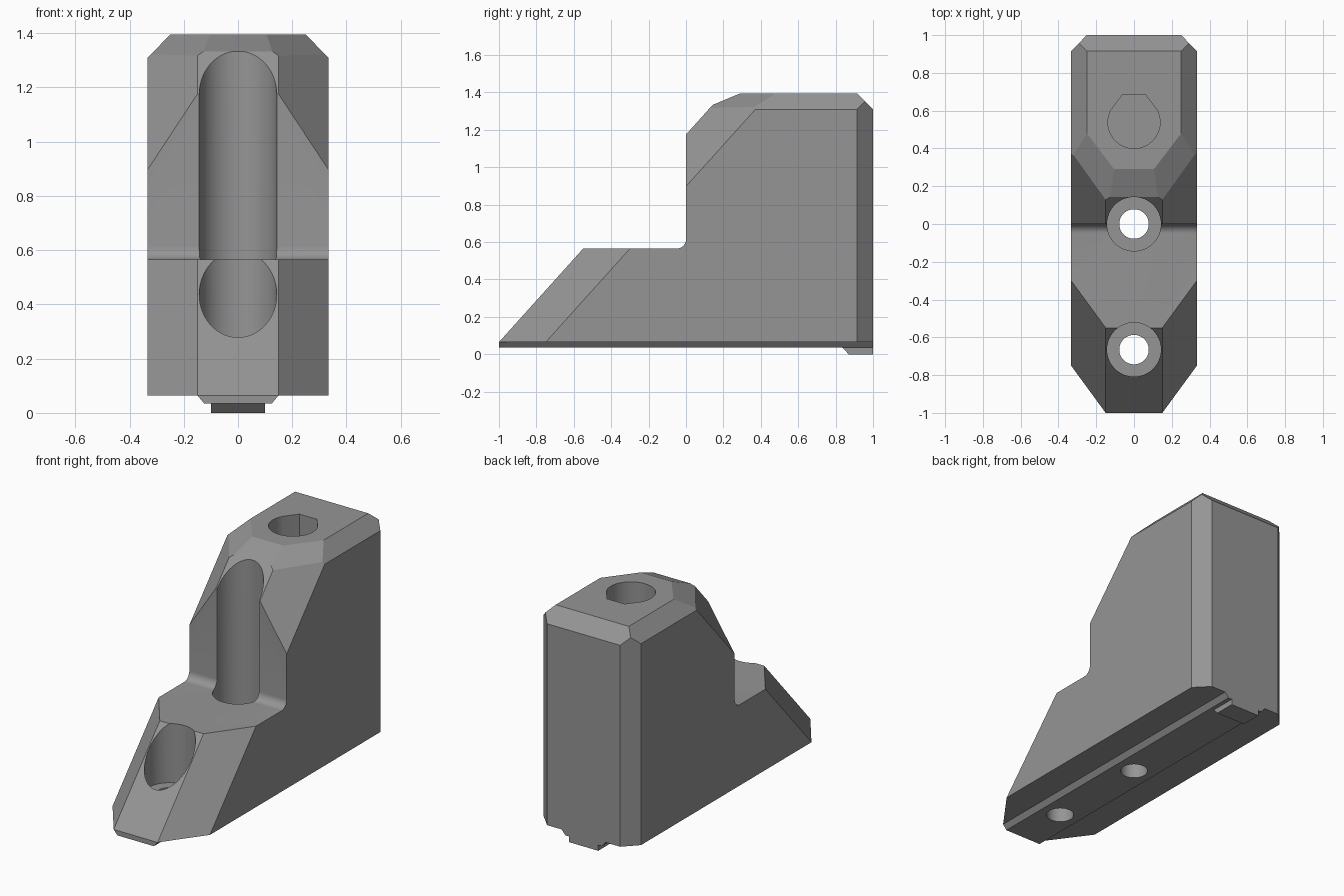
import bpy, bmesh, math
from mathutils import Vector

if "Cube" in bpy.data.objects:
    bpy.data.objects.remove(bpy.data.objects["Cube"])

grey = bpy.data.materials.new("mid_grey")
grey.diffuse_color = (0.3, 0.3, 0.3, 1)
grey.use_nodes = True
grey.node_tree.nodes["Principled BSDF"].inputs["Base Color"].default_value = grey.diffuse_color


def prism(name, pts, axis, lo, hi):
    """Extrude a closed 2D outline along x (points are y,z), y (x,z) or z (x,y)."""
    place = {"x": lambda a, b, t: (t, a, b),
             "y": lambda a, b, t: (a, t, b),
             "z": lambda a, b, t: (a, b, t)}[axis]
    bm = bmesh.new()
    face = bm.faces.new([bm.verts.new(place(a, b, lo)) for a, b in pts])
    out = bmesh.ops.extrude_face_region(bm, geom=[face])
    moved = [v for v in out["geom"] if isinstance(v, bmesh.types.BMVert)]
    bmesh.ops.translate(bm, verts=moved, vec=place(0, 0, hi - lo))
    bmesh.ops.recalc_face_normals(bm, faces=bm.faces[:])
    mesh = bpy.data.meshes.new(name)
    bm.to_mesh(mesh)
    bm.free()
    mesh.materials.append(grey)
    ob = bpy.data.objects.new(name, mesh)
    bpy.context.collection.objects.link(ob)
    return ob


def circle(y, r, n=64):
    return [(r * math.cos(2 * math.pi * i / n), y + r * math.sin(2 * math.pi * i / n))
            for i in range(n)]


def slice_off(ob, a, b, c):
    """Remove the outer side of the plane through three points, on both sides of x."""
    bm = bmesh.new()
    bm.from_mesh(ob.data)
    inside = Vector((0, 0.6, 0.6))
    for s in (1, -1):
        p, q, r = (Vector((s * v[0], v[1], v[2])) for v in (a, b, c))
        n = (q - p).cross(r - p).normalized()
        if n.dot(inside - p) > 0:
            n = -n
        cut = bmesh.ops.bisect_plane(bm, geom=bm.verts[:] + bm.edges[:] + bm.faces[:],
                                     dist=1e-5, plane_co=p, plane_no=n, clear_outer=True)
        edges = [e for e in bm.edges if e.is_boundary]
        bmesh.ops.holes_fill(bm, edges=edges, sides=0)
    bmesh.ops.recalc_face_normals(bm, faces=bm.faces[:])
    bm.to_mesh(ob.data)
    bm.free()


def boolean(ob, other, op):
    mod = ob.modifiers.new(other.name, "BOOLEAN")
    mod.operation, mod.solver, mod.object = op, "EXACT", other
    bpy.context.view_layer.objects.active = ob
    bpy.ops.object.modifier_apply(modifier=mod.name)
    bpy.data.objects.remove(other)


# Stepped side profile with a small fillet at the inner corner
fillet = [(-0.05 + 0.05 * math.sin(t), 0.615 - 0.05 * math.cos(t))
          for t in (math.pi / 2 * i / 8 for i in range(9))]
profile = ([(-1, 0.065), (-0.55, 0.565)] + fillet +
           [(0, 1.175), (0.142, 1.333), (0.29, 1.395), (0.915, 1.395), (1, 1.31), (1, 0.065)])
body = prism("clamp_body", profile, "x", -0.333, 0.333)

# Slanted cheeks, rear corners, top edges and upper front facets
slice_off(body, (0.15, -1, 0.065), (0.333, -0.75, 0.065), (0.15, 0, 1.175))
slice_off(body, (0.333, 0.915, 0), (0.25, 1, 0), (0.25, 1, 1))
slice_off(body, (0.25, 0, 1.395), (0.25, 1, 1.395), (0.333, 0, 1.31))
slice_off(body, (0.105, 0.29, 1.395), (0.25, 0.48, 1.395), (0.333, 0.37, 1.318))

# Guide ridge along the underside, overlapping into the body
ridge = prism("guide_ridge", [(-0.125, 0.035), (0.125, 0.035), (0.15, 0.065), (-0.15, 0.065)],
              "y", -1, 1)
boolean(body, ridge, "UNION")

# Locating tab under the rear end
tab = prism("rear_tab", [(0.835, 0.036), (0.87, 0), (1, 0), (1, 0.036)], "x", -0.1, 0.1)

# Two counterbored screw holes
for y in (0, -0.665):
    boolean(body, prism("counterbore", circle(y, 0.143), "z", 0.2, 1.6), "DIFFERENCE")
    boolean(body, prism("screw_hole", circle(y, 0.078), "z", -0.1, 0.3), "DIFFERENCE")

# Flat-topped teardrop socket in the top face
r, cy = 0.138, 0.538
socket = [(r * math.cos(t), cy + r * math.sin(t))
          for t in (math.radians(150 + 240 * i / 48) for i in range(49))]
socket += [(0.06, 0.685), (-0.06, 0.685)]
boolean(body, prism("socket", socket, "z", 0.8, 1.6), "DIFFERENCE")

# Smooth the bores and fillet, keep the edges crisp
bpy.ops.object.select_all(action="DESELECT")
body.select_set(True)
bpy.context.view_layer.objects.active = body
bpy.ops.object.shade_smooth_by_angle(angle=math.radians(15))
